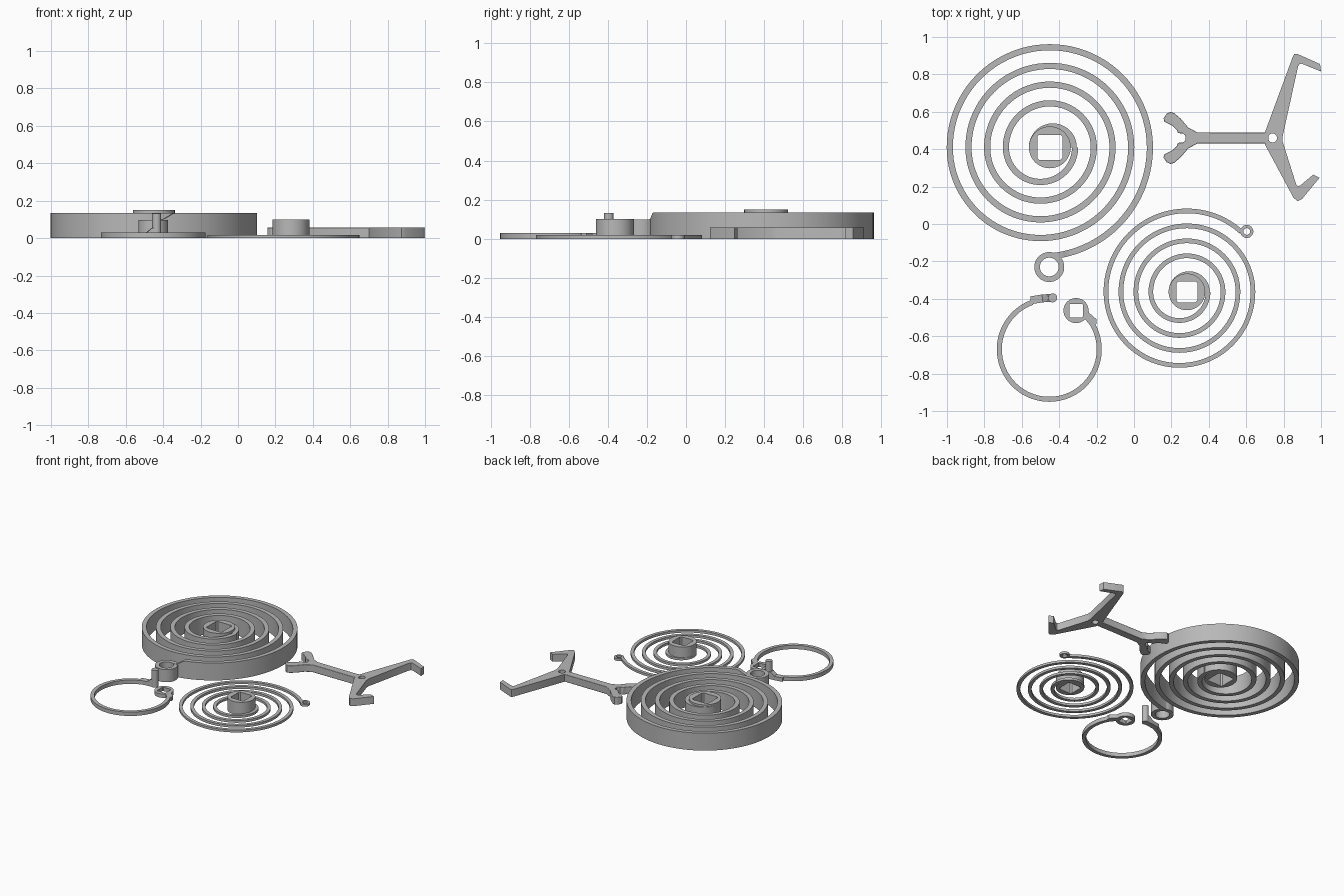
import bpy, bmesh, math

if "Cube" in bpy.data.objects:
    bpy.data.objects.remove(bpy.data.objects["Cube"])

grey = bpy.data.materials.new("grey plastic")
grey.diffuse_color = (0.48, 0.48, 0.48, 1)
grey.use_nodes = True
grey.node_tree.nodes["Principled BSDF"].inputs["Base Color"].default_value = grey.diffuse_color


def finish(ob):
    """Weld, orient, colour and shade one part."""
    bm = bmesh.new()
    bm.from_mesh(ob.data)
    bmesh.ops.remove_doubles(bm, verts=bm.verts, dist=0.0002)
    bmesh.ops.recalc_face_normals(bm, faces=bm.faces)
    bm.to_mesh(ob.data)
    bm.free()
    ob.data.materials.clear()
    ob.data.materials.append(grey)
    bpy.ops.object.select_all(action='DESELECT')
    ob.select_set(True)
    bpy.context.view_layer.objects.active = ob
    bpy.ops.object.shade_smooth_by_angle(angle=math.radians(30))
    return ob


def plate(name, loops, top, bottom=0.0):
    """Extruded flat outline; every loop after the first is a hole."""
    cu = bpy.data.curves.new(name, 'CURVE')
    cu.dimensions, cu.fill_mode = '2D', 'BOTH'
    cu.extrude = (top - bottom) / 2
    for pts in loops:
        sp = cu.splines.new('POLY')
        sp.points.add(len(pts) - 1)
        for p, (x, y) in zip(sp.points, pts):
            p.co = (x, y, 0, 1)
        sp.use_cyclic_u = True
    tmp = bpy.data.objects.new(name + "_outline", cu)
    bpy.context.collection.objects.link(tmp)
    bpy.context.view_layer.update()
    me = bpy.data.meshes.new_from_object(
        tmp.evaluated_get(bpy.context.evaluated_depsgraph_get()))
    bpy.data.objects.remove(tmp)
    for v in me.vertices:
        v.co.z += (top + bottom) / 2
    ob = bpy.data.objects.new(name, me)
    bpy.context.collection.objects.link(ob)
    return finish(ob)


def strip(name, path, width, height):
    """Rectangular band along a flat path; height is a function of the point."""
    bm = bmesh.new()
    rings = []
    for i, (x, y) in enumerate(path):
        a, b = path[max(i - 1, 0)], path[min(i + 1, len(path) - 1)]
        dx, dy = b[0] - a[0], b[1] - a[1]
        k = width / 2 / math.hypot(dx, dy)
        nx, ny, h = -dy * k, dx * k, height(x, y)
        rings.append([bm.verts.new(c) for c in (
            (x + nx, y + ny, 0), (x - nx, y - ny, 0),
            (x - nx, y - ny, h), (x + nx, y + ny, h))])
    for r, s in zip(rings, rings[1:]):
        for j in range(4):
            k = (j + 1) % 4
            bm.faces.new((r[j], r[k], s[k], s[j]))
    bm.faces.new(rings[0])
    bm.faces.new(rings[-1])
    me = bpy.data.meshes.new(name)
    bm.to_mesh(me)
    bm.free()
    ob = bpy.data.objects.new(name, me)
    bpy.context.collection.objects.link(ob)
    return finish(ob)


def arc(cx, cy, r, a0=0, a1=360, n=48):
    full = a1 - a0 == 360
    return [(cx + r * math.cos(math.radians(a0 + (a1 - a0) * i / n)),
             cy + r * math.sin(math.radians(a0 + (a1 - a0) * i / n)))
            for i in range(n if full else n + 1)]


def square(cx, cy, h, c=0.01):
    """Square with clipped corners."""
    k = h - c
    return [(cx + x, cy + y) for x, y in (
        (h, -k), (h, k), (k, h), (-k, h), (-h, k), (-h, -k), (-k, -h), (k, -h))]


def coil(cx, cy, r, step, start, count):
    """Half circles about two centres, each one step smaller in radius."""
    pts, a = [], start
    for i in range(count):
        end = (math.floor(a / 180) + 1) * 180
        lower = (a % 360) >= 180
        seg = arc(cx - (step if lower else 0), cy, r - step * i, a, end, 44)
        pts += seg if i == 0 else seg[1:]
        a = end
    return pts


# Large spring: tall coil, its lowered tail, hub and end ring
BX, BY = -0.45, 0.41
strip("large_spring_coil", coil(BX, BY, 0.585, 0.05, 277, 9), 0.033,
      lambda x, y: 0.135 if y > -0.1 else 0.1 + 0.035 * min(1, max(0, (x + 0.40) / 0.055)))
large_hole = square(BX, BY, 0.067)
plate("large_spring_hub", [arc(BX, BY, 0.112), large_hole], 0.15)
plate("large_spring_hub_lead",
      [arc(BX + 0.016, BY, 0.128, 0, 180) + arc(BX, BY, 0.109, 180, 0)], 0.135)
plate("large_spring_ring", [arc(-0.453, -0.23, 0.08), arc(-0.453, -0.23, 0.05)], 0.098)

# Small spring: thin coil, hub and end eyelet
SX, SY = 0.283, -0.363
strip("small_spring_coil", coil(SX, SY, 0.433, 0.04, 48, 8), 0.025, lambda x, y: 0.018)
plate("small_spring_hub", [arc(SX, SY, 0.098), square(SX, SY, 0.056)], 0.1)
plate("small_spring_hub_lead",
      [arc(SX + 0.012, SY, 0.11, 0, 180) + arc(SX, SY, 0.096, 180, 0)], 0.018)
plate("small_spring_eyelet", [arc(0.603, -0.04, 0.035, n=32), arc(0.603, -0.04, 0.018, n=32)], 0.018)

# Clip: open loop, peg on a ramped tab, and square-holed eye
LX, LY = -0.453, -0.67
strip("clip_loop", arc(LX, LY, 0.267, 110, 392, 72), 0.027, lambda x, y: 0.03)
strip("clip_tab", [(-0.552, -0.408), (-0.49, -0.398), (-0.46, -0.396), (-0.435, -0.395)], 0.042,
      lambda x, y: 0.03 if x < -0.48 else 0.055)
plate("clip_peg", [arc(-0.435, -0.395, 0.024, n=32)], 0.132)
plate("clip_eye", [arc(-0.31, -0.463, 0.067), square(-0.31, -0.463, 0.036, 0.004)], 0.03)
plate("clip_eye_link", [[(-0.25, -0.435), (-0.24, -0.475), (-0.2, -0.51), (-0.2, -0.535),
                         (-0.232, -0.545), (-0.262, -0.508)]], 0.03)

# Lever: forked end and rod (mirrored about the rod), then the two-armed claw
AY, TOP = 0.46, 0.057
half = [(0.72, 0.029), (0.34, 0.029), (0.29, 0.056), (0.25, 0.103), (0.215, 0.133),
        (0.195, 0.139), (0.175, 0.13), (0.158, 0.105), (0.162, 0.087), (0.205, 0.066),
        (0.228, 0.043), (0.236, 0.026), (0.262, 0.024), (0.276, 0.012)]
fork = [(x, AY + y) for x, y in half] + [(x, AY - y) for x, y in reversed(half)]
rod = plate("lever_fork_and_rod", [fork], TOP)
bev = rod.modifiers.new("soft_edges", 'BEVEL')
bev.width, bev.segments, bev.angle_limit = 0.006, 2, math.radians(60)
bev.limit_method = 'ANGLE'
claw = [(0.70, 0.49), (0.85, 0.897), (0.858, 0.91), (0.872, 0.91), (0.995, 0.855),
        (1.0, 0.815), (0.897, 0.857), (0.885, 0.855), (0.877, 0.842), (0.795, 0.47),
        (0.795, 0.44), (0.867, 0.212), (0.875, 0.203), (0.888, 0.205), (0.958, 0.264),
        (0.992, 0.247), (0.898, 0.133), (0.875, 0.122), (0.853, 0.14), (0.70, 0.425)]
plate("lever_claw", [claw, arc(0.741, AY, 0.024, n=32)], TOP)
